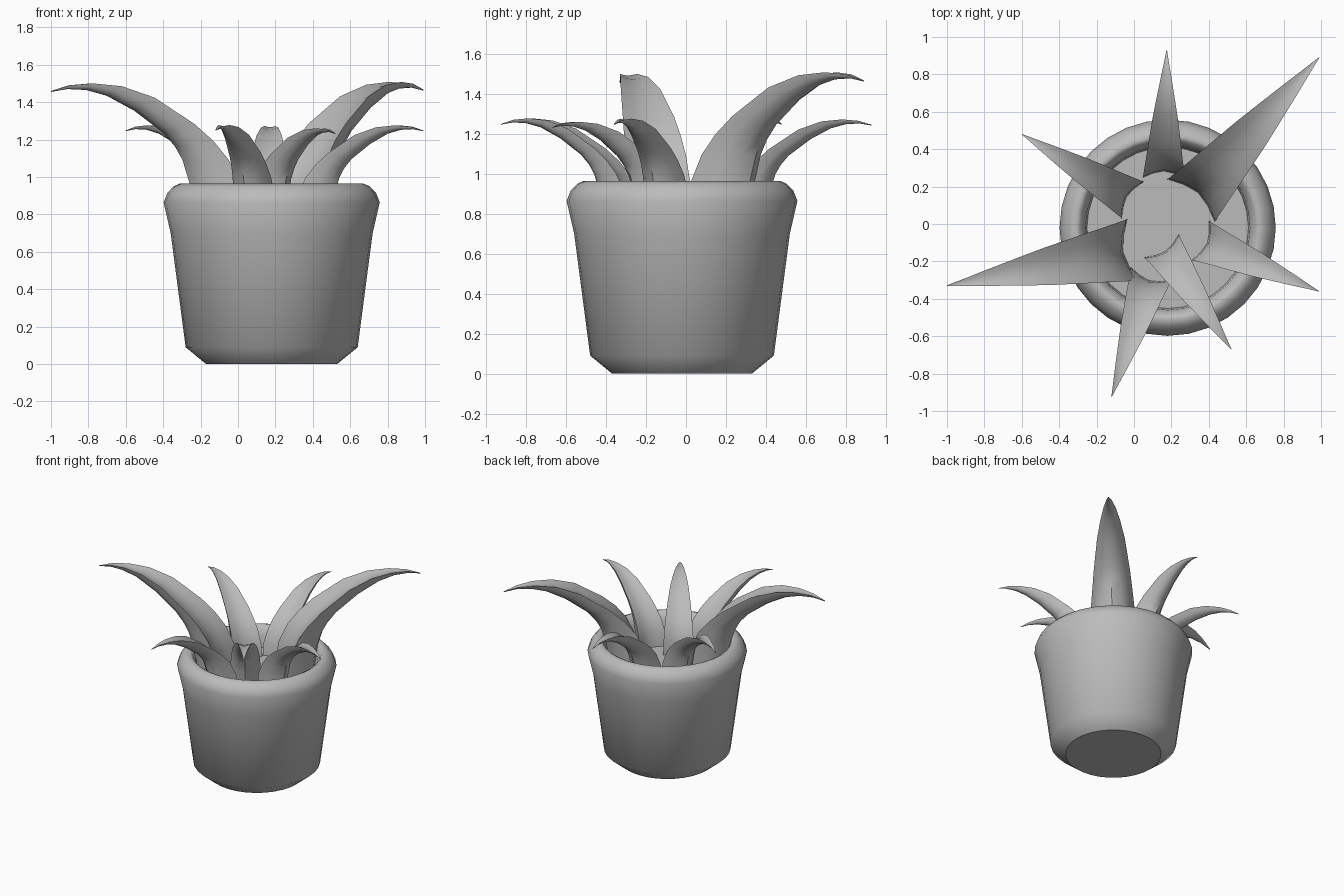
import bpy, math
from mathutils import Vector

cube = bpy.data.objects.get("Cube")
if cube:
    bpy.data.objects.remove(cube, do_unlink=True)

grey = bpy.data.materials.new("plain_grey")
grey.use_nodes = True
grey.diffuse_color = (0.5, 0.5, 0.5, 1)
grey.node_tree.nodes["Principled BSDF"].inputs["Base Color"].default_value = (0.5, 0.5, 0.5, 1)

CENTRE = Vector((0.18, -0.02, 0))
SIDES = 32
SOIL_Z = 0.8


def make(name, verts, faces, angle=50):
    mesh = bpy.data.meshes.new(name)
    mesh.from_pydata(verts, [], faces)
    mesh.materials.append(grey)
    obj = bpy.data.objects.new(name, mesh)
    bpy.context.collection.objects.link(obj)
    bpy.ops.object.select_all(action="DESELECT")
    obj.select_set(True)
    bpy.context.view_layer.objects.active = obj
    bpy.ops.object.shade_smooth_by_angle(angle=math.radians(angle))
    return obj


def circle(r, z):
    return [CENTRE + Vector((r * math.cos(a), r * math.sin(a), z))
            for a in (2 * math.pi * i / SIDES for i in range(SIDES))]


def bridge(rings, n):
    return [(k * n + i, k * n + (i + 1) % n, (k + 1) * n + (i + 1) % n, (k + 1) * n + i)
            for k in range(rings - 1) for i in range(n)]


# Pot: outer wall, rounded lip, inner wall
profile = [(0.35, 0.0), (0.46, 0.09), (0.54, 0.7), (0.578, 0.865), (0.558, 0.915),
           (0.525, 0.95), (0.49, 0.965), (0.47, 0.955), (0.44, 0.9), (0.43, 0.78)]
verts = [v for r, z in profile for v in circle(r, z)]
make("pot", verts, bridge(len(profile), SIDES))

# Flat discs closing the pot
make("pot_base", circle(0.35, 0.0), [tuple(reversed(range(SIDES)))])
make("soil", circle(0.432, SOIL_Z), [tuple(range(SIDES))])

# Leaf stations: rim reach, rim height, keel reach, keel height, half width
STATIONS = [(-0.01, -0.06, 0.22, -0.06, 0.17), (0.0, 0.14, 0.25, 0.16, 0.165),
            (0.07, 0.29, 0.29, 0.29, 0.155), (0.15, 0.39, 0.33, 0.36, 0.143),
            (0.25, 0.48, 0.39, 0.43, 0.13), (0.46, 0.62, 0.55, 0.55, 0.1),
            (0.63, 0.68, 0.70, 0.63, 0.07), (0.78, 0.695, 0.81, 0.66, 0.043),
            (0.9, 0.685, 0.91, 0.665, 0.02), (1.0, 0.655, 1.0, 0.65, 0.002)]
# Crescent section: sideways position, depth from rim to keel
SECTION = [(-1, 0), (-0.5, 0.16), (0, 0.24), (0.5, 0.16), (1, 0),
           (0.8, 0.5), (0.45, 0.86), (0, 1), (-0.45, 0.86), (-0.8, 0.5)]


def leaf(name, base, tip):
    start = Vector((*base, SOIL_Z))
    out = Vector((*tip, SOIL_Z)) - start
    size = out.length
    out.normalize()
    up = Vector((0, 0, 1))
    side = up.cross(out)
    verts = []
    for tr, tz, kr, kz, w in STATIONS:
        rim, keel = out * tr + up * tz, out * kr + up * kz
        verts += [start + size * (rim.lerp(keel, v) + side * (w * u)) for u, v in SECTION]
    n = len(SECTION)
    faces = bridge(len(STATIONS), n)
    # Wind the faces outward
    faces = [tuple(reversed(f)) for f in faces]
    last = (len(STATIONS) - 1) * n
    faces += [tuple(range(n)), tuple(reversed(range(last, last + n)))]
    make(name, verts, faces, 40)


leaf("large_leaf_back", (0.31, 0.13), (0.99, 0.89))
leaf("large_leaf_side", (-0.01, -0.14), (-1.0, -0.33))
leaf("small_leaf_back", (0.16, 0.25), (0.175, 0.93))
leaf("small_leaf_back_right", (-0.01, 0.13), (-0.6, 0.48))
leaf("small_leaf_front", (0.09, -0.27), (-0.12, -0.925))
leaf("small_leaf_front_left", (0.15, -0.12), (0.52, -0.67))
leaf("small_leaf_side", (0.36, -0.09), (0.99, -0.36))
